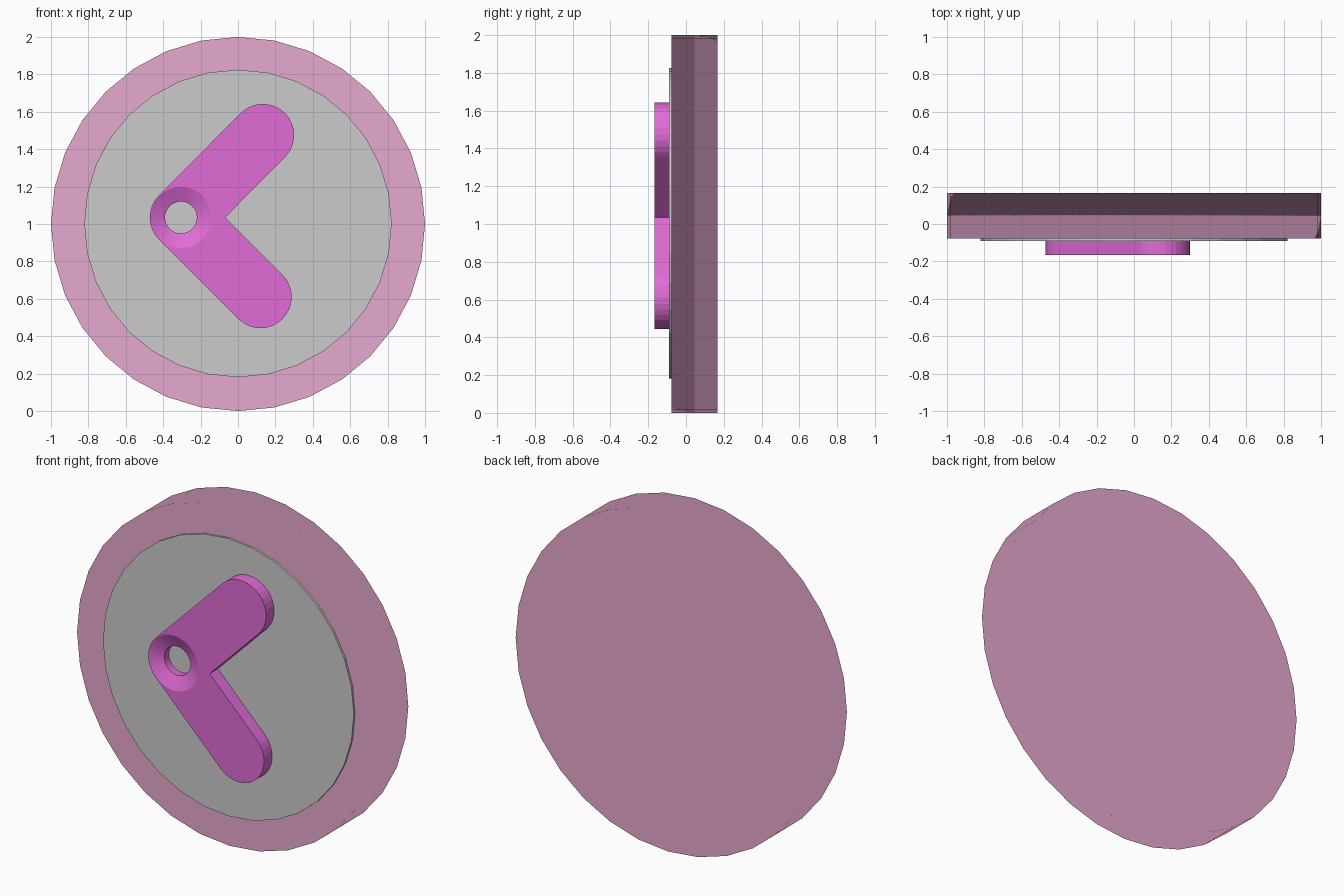
import bpy, bmesh
from math import sin, cos, radians, pi

if "Cube" in bpy.data.objects:
    bpy.data.objects.remove(bpy.data.objects["Cube"])


def material(name, color):
    m = bpy.data.materials.new(name)
    m.diffuse_color = (*color, 1)
    m.use_nodes = True
    m.node_tree.nodes["Principled BSDF"].inputs["Base Color"].default_value = m.diffuse_color
    return m


def from_bmesh(name, bm, mat=None):
    bmesh.ops.recalc_face_normals(bm, faces=bm.faces[:])
    me = bpy.data.meshes.new(name)
    bm.to_mesh(me)
    bm.free()
    ob = bpy.data.objects.new(name, me)
    bpy.context.collection.objects.link(ob)
    if mat:
        me.materials.append(mat)
    return ob


def prism(name, outline, y0, y1, mat=None):
    """Extrude a closed (x, z) outline along y."""
    bm = bmesh.new()
    face = bm.faces.new([bm.verts.new((x, y0, z)) for x, z in outline])
    ext = bmesh.ops.extrude_face_region(bm, geom=[face], use_keep_orig=True)
    for v in ext["geom"]:
        if isinstance(v, bmesh.types.BMVert):
            v.co.y = y1
    return from_bmesh(name, bm, mat)


def arc(cx, cz, r, a0, a1, n):
    return [(cx + r * cos(radians(a0 + (a1 - a0) * i / n)),
             cz + r * sin(radians(a0 + (a1 - a0) * i / n))) for i in range(n + 1)]


def circle(cx, cz, r, n):
    return arc(cx, cz, r, 0, 360, n)[:-1]


pink = material("pink", (0.8, 0.4, 0.63))
magenta = material("magenta", (0.75, 0.15, 0.68))

# Thick round body, softly shaded across the rim
body = prism("body_disc", circle(0, 1, 1, 32), -0.078, 0.166, pink)
body.data.shade_smooth()
wn = body.modifiers.new("soft_rim", 'WEIGHTED_NORMAL')
wn.mode = 'FACE_AREA'
wn.weight = 100

# Thin face plate
prism("face_plate", circle(0, 1.003, 0.822, 32), -0.09, -0.07)

# Two-armed pointer: rounded ends, rounded hub, sharp inner corner
HX, HZ, R = -0.305, 1.035, 0.167
outline = [(HX + R * 2 ** 0.5, HZ)]
outline += arc(0.133, 1.475, R, -45, 135, 16)
outline += arc(HX, HZ, R, 135, 225, 8)
outline += arc(0.12, 0.61, R, 225, 405, 16)
pointer = prism("pointer", outline, -0.166, -0.088, magenta)

# Countersunk hole through the hub, cut with a turned profile
bm = bmesh.new()
slope = 0.078 / 0.034
profile = [(0.163 + 0.02 * slope, -0.186), (0.085, -0.132), (0.085, -0.05)]
N = 48
rings = [[bm.verts.new((HX + r * cos(2 * pi * i / N), y, HZ + r * sin(2 * pi * i / N)))
          for i in range(N)] for r, y in profile]
for a, b in zip(rings, rings[1:]):
    for i in range(N):
        j = (i + 1) % N
        bm.faces.new((a[i], a[j], b[j], b[i]))
bm.faces.new(rings[0])
bm.faces.new(rings[-1])
cutter = from_bmesh("hole_cutter", bm)
cutter.hide_render = True

cut = pointer.modifiers.new("hole", 'BOOLEAN')
cut.operation = 'DIFFERENCE'
cut.solver = 'EXACT'
cut.object = cutter
bpy.context.view_layer.update()
dg = bpy.context.evaluated_depsgraph_get()
result = bpy.data.meshes.new_from_object(pointer.evaluated_get(dg))
pointer.modifiers.clear()
pointer.data = result
bpy.data.objects.remove(cutter)

# Smooth only the conical countersink
for p in result.polygons:
    p.use_smooth = 0.1 < abs(p.normal.y) < 0.99
